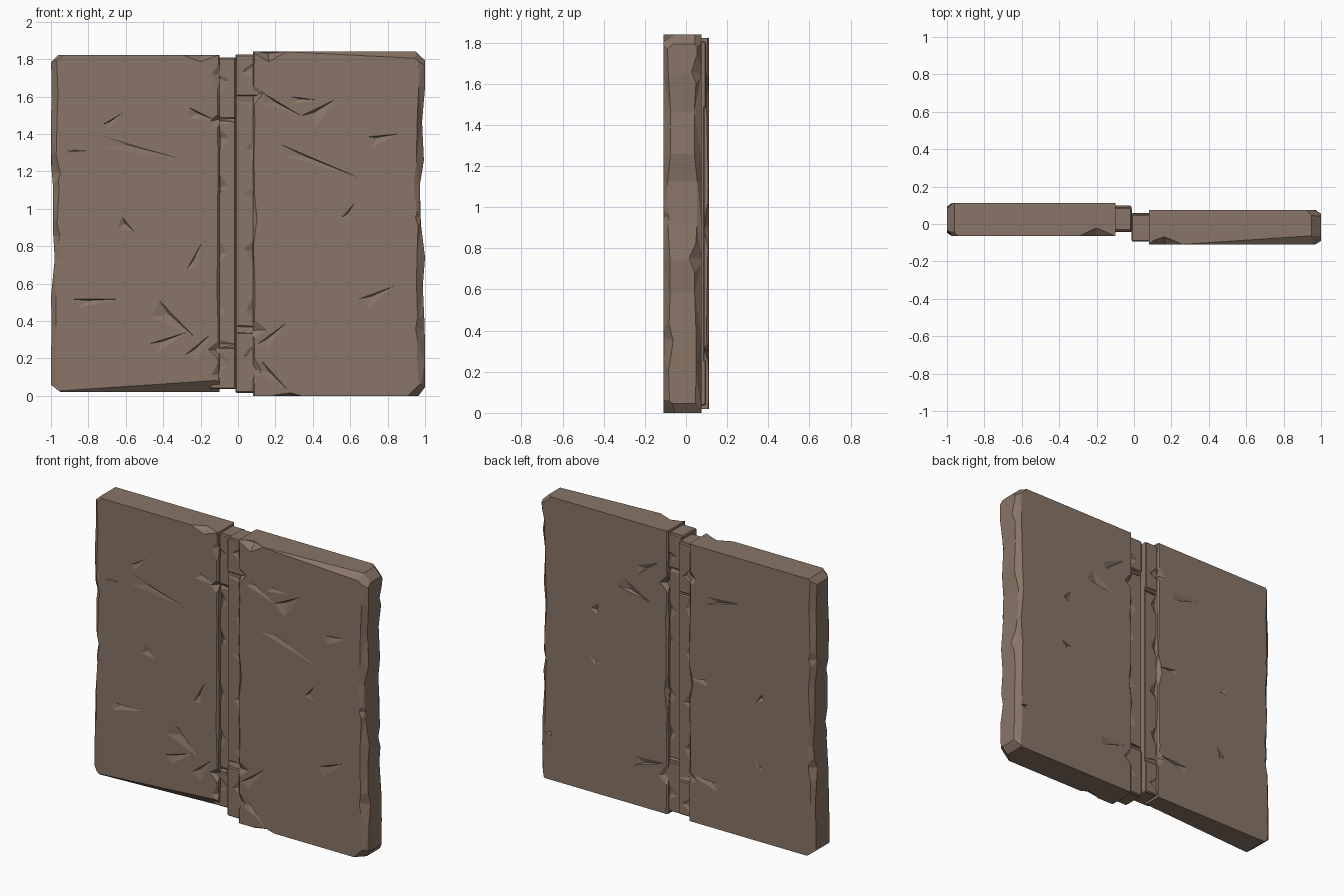
import bpy, bmesh, math, random
from mathutils import Vector

if "Cube" in bpy.data.objects:
    bpy.data.objects.remove(bpy.data.objects["Cube"])

random.seed(7)
stone = bpy.data.materials.new("brown stone")
stone.diffuse_color = (0.25, 0.178, 0.135, 1)
stone.use_nodes = True
stone.node_tree.nodes["Principled BSDF"].inputs["Base Color"].default_value = stone.diffuse_color


def add_object(name, bm):
    bmesh.ops.recalc_face_normals(bm, faces=bm.faces)
    me = bpy.data.meshes.new(name)
    bm.to_mesh(me)
    bm.free()
    ob = bpy.data.objects.new(name, me)
    bpy.context.collection.objects.link(ob)
    me.materials.append(stone)
    return ob


def hull(name, pts):
    bm = bmesh.new()
    vs = [bm.verts.new(p) for p in pts]
    bmesh.ops.convex_hull(bm, input=vs)
    ob = add_object(name, bm)
    ob.hide_render = True
    return ob


def slice_off(bm, point, normal):
    g = bm.verts[:] + bm.edges[:] + bm.faces[:]
    bmesh.ops.bisect_plane(bm, geom=g, plane_co=point, plane_no=Vector(normal).normalized(), clear_outer=True)
    bmesh.ops.holes_fill(bm, edges=[e for e in bm.edges if e.is_boundary])


def carve(ob, cutters):
    # subtract all chips, then discard them
    for c in cutters:
        m = ob.modifiers.new("chip", 'BOOLEAN')
        m.operation, m.solver, m.object = 'DIFFERENCE', 'EXACT', c
    dg = bpy.context.evaluated_depsgraph_get()
    me = bpy.data.meshes.new_from_object(ob.evaluated_get(dg))
    ob.modifiers.clear()
    ob.data = me
    for c in cutters:
        bpy.data.objects.remove(c)


def gouge(x, z, y, inward, length, width, depth, deg):
    # shallow three-sided dent in a front or back face
    a = math.radians(deg)
    d, p = Vector((math.cos(a), 0, math.sin(a))), Vector((-math.sin(a), 0, math.cos(a)))
    c = Vector((x, y, z))
    deep = c + Vector((0, inward * depth, 0)) + p * width * 0.4
    tri = [c + d * length, c - d * length * .5 + p * width, c - d * length * .4 - p * width]
    return hull("gouge", [deep] + [deep + (q - deep) * 2 for q in tri])


def chip(x, y, z, rx, ry, rz):
    # irregular diamond knocked out of an edge
    j = lambda: random.uniform(-.006, .006)
    r = [(rx, 0, 0), (-rx, 0, 0), (0, ry, 0), (0, -ry, 0), (0, 0, rz), (0, 0, -rz)]
    return hull("edge_chip", [(x + a + j(), y + b + j(), z + c + j() * 2) for a, b, c in r])


def slab(name, s, xi, xo, yf, yb, z0, z1, insets):
    # worn slab lofted upward from an eight-sided section
    bm = bmesh.new()
    rows = []
    n = len(insets) - 1
    for i, e in enumerate(insets):
        z = z0 + (z1 - z0) * i / n
        if 0 < i < n:
            z += random.uniform(-.04, .04)
        a, b = random.uniform(.022, .045), random.uniform(.018, .035)
        c, d = random.uniform(.003, .012), random.uniform(.003, .015)
        x = xo - s * e
        pts = [(xi + s * c, yf), (xo - s * (a + e * .6), yf), (x, yf + b), (x, yb - b),
               (xo - s * (a + e * .4), yb), (xi + s * d, yb), (xi, yb - d), (xi, yf + c)]
        rows.append([bm.verts.new((px, py, z)) for px, py in pts])
    for r, t in zip(rows, rows[1:]):
        for k in range(8):
            bm.faces.new((r[k], r[(k + 1) % 8], t[(k + 1) % 8], t[k]))
    bm.faces.new(rows[0])
    bm.faces.new(rows[-1])
    bmesh.ops.triangulate(bm, faces=[f for f in bm.faces if len(f.verts) == 4])
    bmesh.ops.recalc_face_normals(bm, faces=bm.faces)
    return bm


def block(name, x0, x1, y0, y1, z0, z1):
    bm = bmesh.new()
    bmesh.ops.create_cube(bm, size=1)
    for v in bm.verts:
        v.co = ((x0 + x1) / 2 + v.co.x * (x1 - x0), (y0 + y1) / 2 + v.co.y * (y1 - y0),
                (z0 + z1) / 2 + v.co.z * (z1 - z0))
    bmesh.ops.bevel(bm, geom=bm.edges[:], offset=.006, segments=1, affect='EDGES')
    return add_object(name, bm)


# left slab
LF, LB = -.065, .112
bm = slab("left_slab", -1, -.1, -1, LF, LB, .02, 1.822,
          [0, 0, .004, .0, .02, .01, .012, .0, .0, .004, 0])
slice_off(bm, (-.96, 0, 1.822), (-.75, 0, .8))
slice_off(bm, (-.95, 0, .02), (-.7, 0, -.9))
slice_off(bm, (-.6, LF, .05), (.05, -.8, -.75))
slice_off(bm, (-.97, LF, 1.79), (-.6, -.6, .6))
left = add_object("left_slab", bm)
cuts = [gouge(x, z, LF, 1, *g) for x, z, *g in [
    (-.6, 1.33, .3, .035, .006, -12), (-.8, .5, .16, .025, .012, 6), (-.38, .42, .17, .05, .014, -35),
    (-.4, .28, .14, .03, .012, 25), (-.61, .91, .06, .035, .012, -30), (-.22, 1.5, .1, .03, .012, -15),
    (-.22, .24, .12, .035, .012, 50), (-.23, .72, .1, .025, .01, 70), (-.68, 1.46, .08, .02, .008, 40),
    (-.88, 1.31, .07, .006, .008, 0)]]
cuts += [gouge(x, z, LB, -1, *g) for x, z, *g in [
    (-.3, 1.5, .16, .025, .012, 170), (-.25, .3, .15, .025, .012, 10), (-.6, .5, .05, .02, .012, 60),
    (-.62, .95, .05, .02, .012, -40), (-.2, .95, .09, .02, .01, 0)]]
cuts += [chip(*c) for c in [
    (-.2, LF - .01, 1.825, .13, .05, .035), (-.1, LF - .005, 1.72, .06, .03, .1), (-.1, LF, 1.47, .06, .025, .04),
    (-.1, LF, .25, .07, .03, .05), (-.1, LF, .12, .05, .025, .08), (-.1, LB, 1.6, .05, .03, .07),
    (-.1, LB, .3, .06, .03, .06), (-.1, LB, .9, .03, .03, .15), (-1, LF, .85, .05, .05, .2),
    (-1, LB, .6, .05, .05, .2), (-1, LB, 1.3, .04, .04, .16), (-1, LF, 1.2, .05, .05, .2)]]
carve(left, cuts)

# right slab
RF, RB = -.11, .075
bm = slab("right_slab", 1, .08, 1, RF, RB, 0, 1.84,
          [0, 0, .002, .012, .0, .022, .028, .006, .016, .0, 0])
slice_off(bm, (.95, 0, 1.84), (.75, 0, .8))
slice_off(bm, (.965, 0, 0), (.8, 0, -.6))
slice_off(bm, (.6, RF, 1.822), (.04, -.6, .8))
slice_off(bm, (.95, RF, 1.80), (.6, -.55, .6))
slice_off(bm, (.95, RF, .04), (.6, -.6, -.6))
slice_off(bm, (.97, RB, 1.79), (.6, .6, .6))
right = add_object("right_slab", bm)
cuts = [gouge(x, z, RF, 1, *g) for x, z, *g in [
    (.42, 1.5, .13, .05, .016, 40), (.36, 1.27, .3, .025, .009, -20), (.75, 1.37, .12, .03, .012, 15),
    (.72, .52, .13, .035, .008, 30), (.6, .97, .06, .035, .008, 70), (.2, 1.56, .16, .025, .012, -25),
    (.17, .3, .13, .03, .012, 45), (.16, .12, .14, .03, .012, -40), (.33, 1.58, .1, .02, .01, 0)]]
cuts += [gouge(x, z, RB, -1, *g) for x, z, *g in [
    (.35, 1.4, .16, .04, .015, 200), (.25, 1.56, .12, .025, .012, 150), (.6, 1.2, .05, .025, .014, 120),
    (.25, .3, .16, .03, .012, 170), (.6, .85, .05, .02, .01, 30), (.93, .3, .05, .012, .01, 0)]]
cuts += [chip(*c) for c in [
    (.16, RF - .005, 1.84, .12, .05, .05), (.08, RF, 1.62, .07, .03, .06), (.08, RF, .36, .08, .03, .05),
    (.08, RF, .13, .06, .03, .08), (.08, RF, .95, .02, .02, .2), (.08, RB, 1.5, .06, .03, .06),
    (.08, RB, .25, .07, .03, .08), (.08, RB, .8, .03, .03, .15), (.28, RF, 0, .1, .03, .012),
    (1, RF, .35, .05, .05, .28), (1, RF, .95, .05, .05, .16), (1, RF, 1.4, .04, .05, .2),
    (1, RB, .75, .05, .06, .2), (1, RB, 1.65, .04, .05, .14), (1, RB, 1.05, .05, .05, .15)]]
carve(right, cuts)

# overlapping joint strips: long middle with raised end blocks
for name, x0, x1, yf, yb, z0, z1, za, zb, xe in [
        ("left_joint", -.15, -.012, -.036, .09, .035, 1.808, .26, 1.48, -.098),
        ("right_joint", -.014, .13, -.085, .052, .015, 1.825, .34, 1.6, .078)]:
    mid = block(name + "_strip", x0, x1, yf, yb, z0, z1)
    carve(mid, [chip(xe, y, z + random.uniform(-.04, .04), .05, .015, .07)
                for y in (yf, yb) for z in (.5, .8, 1.1, 1.35)]
          + [chip((x0 + x1) / 2, y, z, .12, .014, .02) for y in (yf, yb) for z in (za + .02, zb - .02)])
    for end, lo, hi in (("bottom", z0, za), ("top", zb, z1)):
        blk = block(name + "_" + end + "_block", x0 + .001, x1 - .001, yf - .008, yb + .008, lo + .002, hi - .002)
        carve(blk, [chip(xe, yf - .01, (lo + hi) / 2 + .03, .06, .02, .05),
                    chip(xe, yb + .01, (lo + hi) / 2 - .04, .06, .02, .05)])
